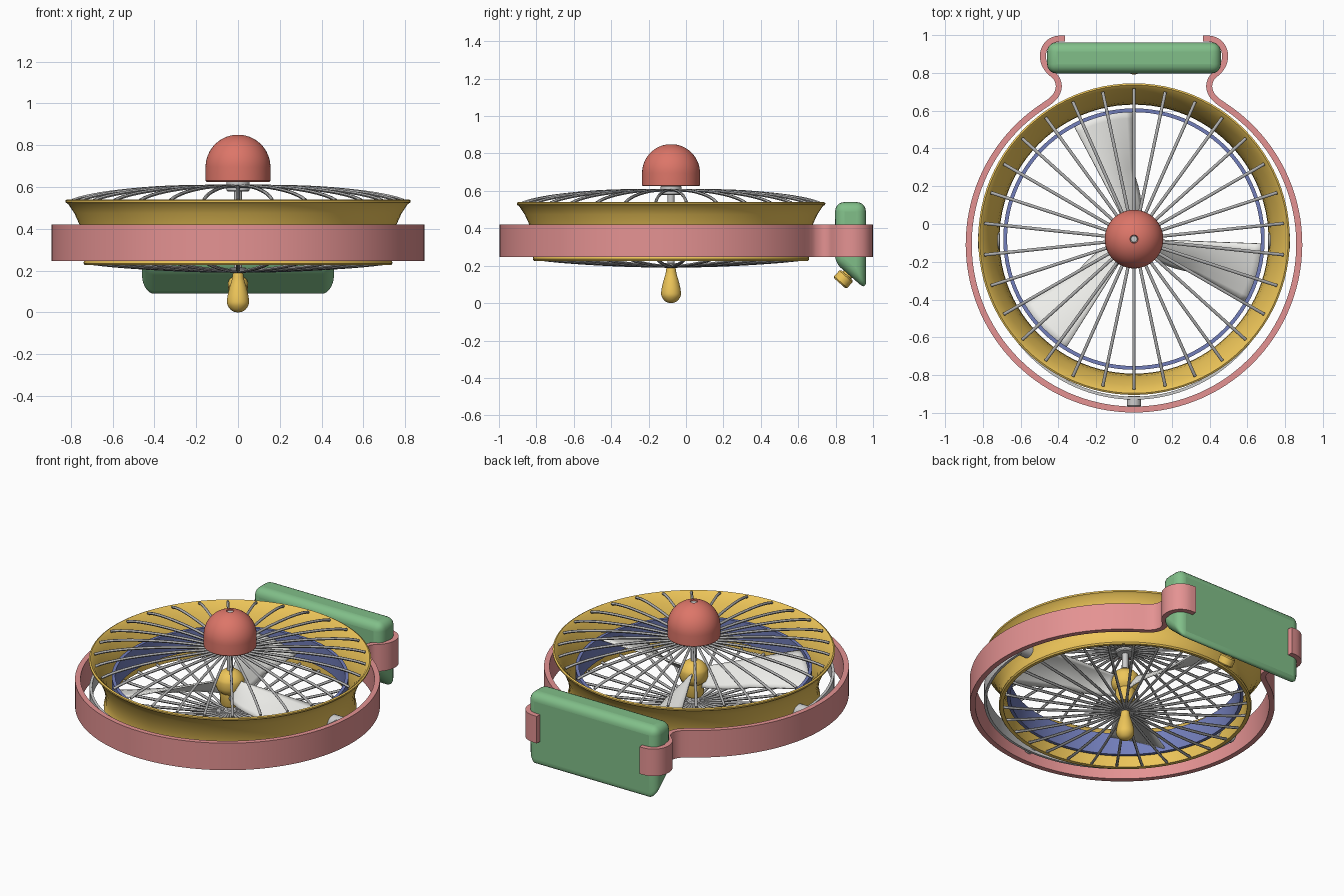
import bpy, bmesh, math
from mathutils import Vector, Matrix
from math import sin, cos, pi, radians

if "Cube" in bpy.data.objects:
    bpy.data.objects.remove(bpy.data.objects["Cube"])

CY = -0.08   # fan axis y
FY = -0.107  # outer frame centre y


def material(name, rgb):
    m = bpy.data.materials.new(name)
    m.diffuse_color = (*rgb, 1)
    m.use_nodes = True
    m.node_tree.nodes["Principled BSDF"].inputs["Base Color"].default_value = m.diffuse_color
    return m


RED = material("dome_red", (0.72, 0.18, 0.14))
PINK = material("frame_red", (0.78, 0.29, 0.29))
GOLD = material("gold", (0.85, 0.56, 0.10))
GREEN = material("green", (0.22, 0.52, 0.25))
BLUE = material("blue", (0.17, 0.21, 0.50))
WHITE = material("blade_white", (0.86, 0.86, 0.83))
STEEL = material("steel", (0.42, 0.42, 0.42))
LIGHT = material("light_metal", (0.62, 0.62, 0.62))


def smooth(ob, angle=35):
    bpy.ops.object.select_all(action='DESELECT')
    ob.select_set(True)
    bpy.context.view_layer.objects.active = ob
    bpy.ops.object.shade_smooth_by_angle(angle=radians(angle))


def build(name, verts, faces, mat, angle=35):
    me = bpy.data.meshes.new(name)
    me.from_pydata(verts, [], faces)
    bm = bmesh.new()
    bm.from_mesh(me)
    bmesh.ops.remove_doubles(bm, verts=bm.verts, dist=1e-5)
    bmesh.ops.recalc_face_normals(bm, faces=bm.faces)
    bm.to_mesh(me)
    bm.free()
    ob = bpy.data.objects.new(name, me)
    bpy.context.collection.objects.link(ob)
    me.materials.append(mat)
    smooth(ob, angle)
    return ob


def lathe(name, prof, mat, loop=False, n=96, place=None):
    """Spin an (r, z) profile round the axis; loop=True closes the profile."""
    place = place or Matrix.Translation((0, CY, 0))
    k = len(prof)
    verts = [place @ Vector((r * cos(2 * pi * i / n), r * sin(2 * pi * i / n), z))
             for i in range(n) for r, z in prof]
    faces = []
    for i in range(n):
        j = (i + 1) % n
        for a in range(k if loop else k - 1):
            b = (a + 1) % k
            faces.append((i * k + a, j * k + a, j * k + b, i * k + b))
    return build(name, verts, faces, mat)


def rod(name, a, b, r, mat, bevel=0.006):
    a, b = Vector(a), Vector(b)
    d = b - a
    L = d.length
    m = Matrix.Translation(a) @ d.to_track_quat('Z', 'Y').to_matrix().to_4x4()
    return lathe(name, [(0, 0), (r - bevel, 0), (r, bevel), (r, L - bevel), (r - bevel, L), (0, L)],
                 mat, n=32, place=m)


def ribbon(name, path, t, z0, z1, mat):
    """Vertical strip of thickness t following an open xy path."""
    p = [Vector(q) for q in path]
    verts, faces, n = [], [], len(path)
    for i, q in enumerate(p):
        d = (p[min(i + 1, n - 1)] - p[max(i - 1, 0)]).normalized()
        o = Vector((-d.y, d.x)) * t / 2
        for s, z in ((1, z0), (1, z1), (-1, z1), (-1, z0)):
            verts.append((q.x + o.x * s, q.y + o.y * s, z))
    for i in range(n - 1):
        for a in range(4):
            b = (a + 1) % 4
            faces.append((4 * i + a, 4 * i + b, 4 * i + 4 + b, 4 * i + 4 + a))
    faces += [(0, 1, 2, 3), (4 * n - 4, 4 * n - 3, 4 * n - 2, 4 * n - 1)]
    return build(name, verts, faces, mat)


def catmull(pts, steps=5):
    p = [Vector(q) for q in pts]
    out = []
    for i in range(1, len(p) - 2):
        a, b, c, d = p[i - 1:i + 3]
        for s in range(steps):
            t = s / steps
            out.append(0.5 * (2 * b + (c - a) * t + (2 * a - 5 * b + 4 * c - d) * t * t
                              + (3 * b - a - 3 * c + d) * t ** 3))
    return out + [p[-2]]


def guard(name, prof, depth, count=30):
    """Radial wire guard: one wire per spoke along an (r, z) profile."""
    cu = bpy.data.curves.new(name, 'CURVE')
    cu.dimensions = '3D'
    cu.bevel_depth = depth
    cu.bevel_resolution = 1
    cu.use_fill_caps = True
    pts = catmull([prof[0]] + prof + [prof[-1]], 3)
    for i in range(count):
        a = pi / 2 + 2 * pi * i / count
        sp = cu.splines.new('POLY')
        sp.points.add(len(pts) - 1)
        for q, (r, z) in zip(sp.points, pts):
            q.co = (r * cos(a), CY + r * sin(a), z, 1)
    ob = bpy.data.objects.new(name, cu)
    bpy.context.collection.objects.link(ob)
    cu.materials.append(STEEL)
    bpy.ops.object.select_all(action='DESELECT')
    ob.select_set(True)
    bpy.context.view_layer.objects.active = ob
    bpy.ops.object.convert(target='MESH')
    smooth(bpy.context.object, 60)


# Flared duct housing
lathe("duct_housing", [
    (0.712, 0.228), (0.733, 0.226), (0.739, 0.235), (0.737, 0.245), (0.729, 0.262), (0.730, 0.32),
    (0.740, 0.375), (0.760, 0.425), (0.783, 0.475), (0.812, 0.518), (0.824, 0.526), (0.825, 0.536),
    (0.816, 0.541), (0.802, 0.530), (0.772, 0.485), (0.745, 0.435), (0.724, 0.38), (0.715, 0.32)],
    GOLD, loop=True)

# Outer carrying frame: circle opening into two S-shaped clips at the back
clip = [(-0.45, 0.645), (-0.413, 0.682), (-0.398, 0.73), (-0.413, 0.775), (-0.452, 0.812),
        (-0.477, 0.855), (-0.481, 0.905), (-0.461, 0.95), (-0.42, 0.977), (-0.365, 0.983)]
R = 0.875
a0 = math.atan2(0.645 - FY, -0.45)
arc = [(R * cos(a0 + (3 * pi / 2 - a0) * i / 50), FY + R * sin(a0 + (3 * pi / 2 - a0) * i / 50))
       for i in range(51)]
half = list(reversed(catmull([arc[1]] + clip + [clip[-1]]))) + [Vector(q) for q in arc[1:]]
ribbon("outer_frame", half + [Vector((-q.x, q.y)) for q in reversed(half[:-1])], 0.032, 0.246, 0.42, PINK)

# Tilting yoke with its pivots
ribbon("yoke", [(0.80 * cos(pi + pi * i / 64), CY + 0.842 * sin(pi + pi * i / 64)) for i in range(65)],
       0.016, 0.285, 0.375, LIGHT)
for s, side in ((-1, "left"), (1, "right")):
    rod(side + "_pivot", (s * 0.71, CY - 0.01, 0.335), (s * 0.825, CY - 0.01, 0.335), 0.045, LIGHT)
rod("front_pivot", (0, -0.91, 0.335), (0, -0.968, 0.335), 0.037, LIGHT)

# Wire guards and their hubs
guard("upper_guard", [(0.04, 0.603), (0.2, 0.603), (0.4, 0.596), (0.6, 0.577), (0.73, 0.555), (0.795, 0.536)], 0.0085)
guard("lower_guard", [(0.02, 0.197), (0.2, 0.200), (0.4, 0.209), (0.6, 0.223), (0.725, 0.237)], 0.0085)
rod("upper_hub", (0, CY, 0.578), (0, CY, 0.63), 0.055, LIGHT)
rod("lower_hub", (0, CY, 0.188), (0, CY, 0.215), 0.04, LIGHT)
rod("shaft", (0, CY, 0.19), (0, CY, 0.844), 0.018, LIGHT, 0.002)

# Domed cap, with the shaft end showing in its top
dome = [(0.155 * cos(t), 0.695 + 0.155 * sin(t)) for t in [radians(82) * i / 14 for i in range(15)]]
lathe("dome_cap", [(0.019, 0.63), (0.15, 0.625), (0.155, 0.63)] + dome + [(0.019, 0.835)], RED, loop=True, n=64)

# Motor hub and teardrop bottom handle
lathe("motor_hub", [(0, 0.47), (0.035, 0.468), (0.06, 0.45), (0.08, 0.425), (0.084, 0.41), (0.084, 0.37),
                    (0.075, 0.345), (0.058, 0.33), (0.058, 0.26), (0.05, 0.245), (0, 0.243)], GOLD, n=48)
lathe("bottom_handle", catmull([(-0.03, 0.005), (0, 0), (0.03, 0.009), (0.05, 0.035), (0.052, 0.065), (0.043, 0.11),
                                (0.03, 0.155), (0.022, 0.192), (0, 0.195), (0, 0.195)]), GOLD, n=48)

# Rotating ring and three pitched blades
lathe("rotor_ring", [(0.672, 0.29), (0.692, 0.29), (0.692, 0.43), (0.672, 0.43)], BLUE, loop=True)
NR, NC = 14, 8
for b in range(3):
    verts, faces = [], []
    for i in range(NR + 1):
        f = i / NR
        r = 0.055 + 0.63 * f
        lo = 60 + 30 * min(1, f * 2.2) ** 0.6
        for j in range(NC + 1):
            u = j / NC
            a = radians(lo + (118 - lo) * u + 120 * b)
            z = 0.36 + (u - 0.5) * (0.11 - 0.01 * f) + 0.015 * sin(pi * u)
            verts.append((r * cos(a), CY + r * sin(a), z))
    for i in range(NR):
        for j in range(NC):
            k = i * (NC + 1) + j
            faces.append((k, k + 1, k + NC + 2, k + NC + 1))
    blade = build(f"blade_{b + 1}", verts, faces, WHITE)
    mod = blade.modifiers.new("thickness", 'SOLIDIFY')
    mod.thickness = 0.01
    mod.offset = 0

# Rear battery block with sloped underside
sec = [(0.797, 0.54), (0.962, 0.54), (0.962, 0.072), (0.797, 0.215)]
verts = [(x, y, z) for x in (-0.46, 0.46) for y, z in sec]
faces = [(0, 1, 2, 3), (4, 5, 6, 7)] + [(i, (i + 1) % 4, 4 + (i + 1) % 4, 4 + i) for i in range(4)]
block = build("rear_block", verts, faces, GREEN)
bev = block.modifiers.new("rounding", 'BEVEL')
bev.width = 0.05
bev.segments = 5
bev.limit_method = 'NONE'
smooth(block, 60)

# Knob and collar on the sloped face
rod("knob_collar", (0, 0.882, 0.175), (0, 0.852, 0.139), 0.03, GOLD)
rod("adjust_knob", (0, 0.860, 0.149), (0, 0.822, 0.106), 0.047, GOLD, 0.008)
